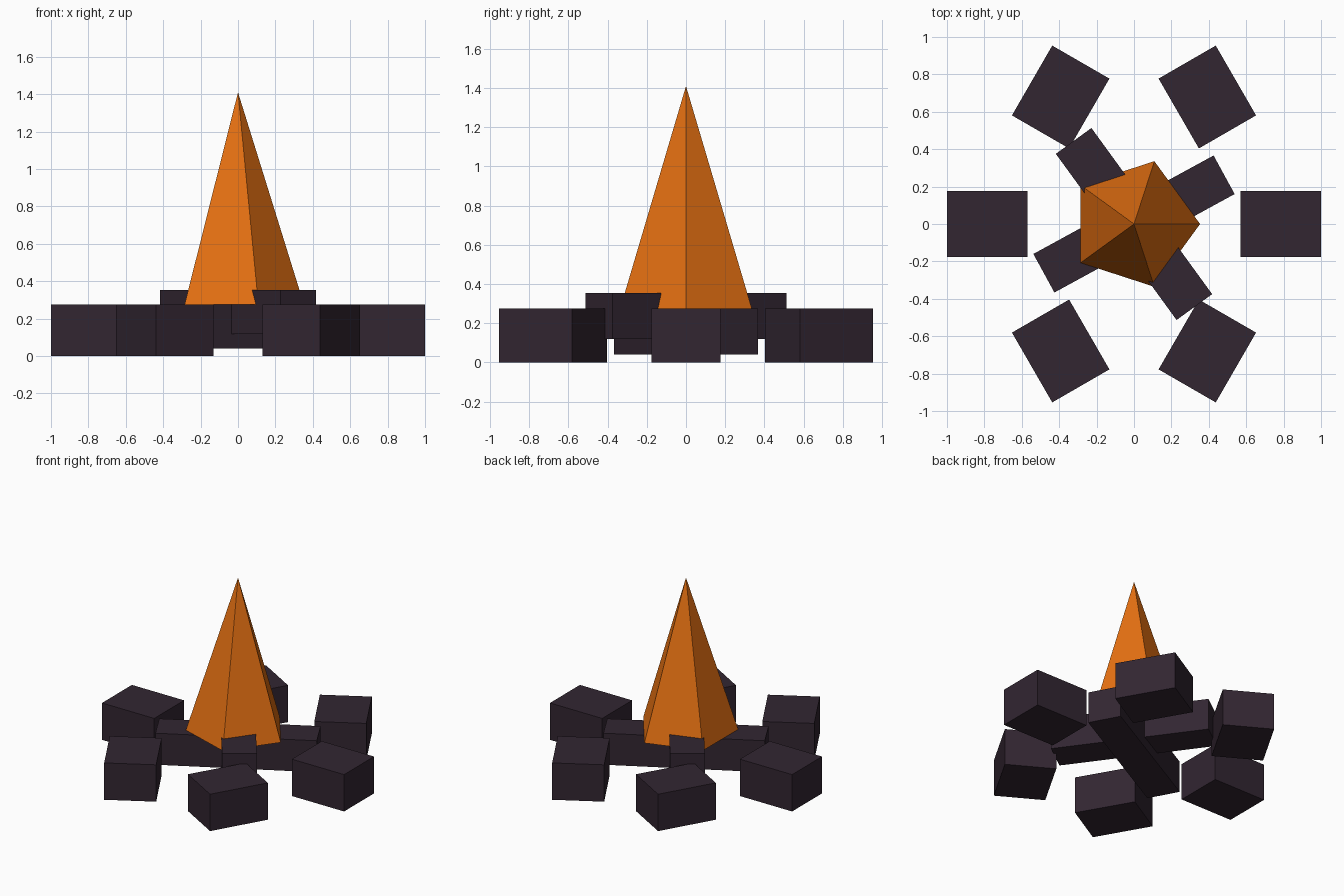
import bpy
from math import cos, sin, pi, radians

cube = bpy.data.objects.get("Cube")
if cube:
    bpy.data.objects.remove(cube, do_unlink=True)


def make_material(name, color):
    mat = bpy.data.materials.new(name)
    mat.use_nodes = True
    mat.diffuse_color = color
    mat.node_tree.nodes["Principled BSDF"].inputs["Base Color"].default_value = color
    return mat


def add_box(name, center, size, angle, mat):
    bpy.ops.mesh.primitive_cube_add(size=1, location=center, rotation=(0, 0, angle))
    box = bpy.context.object
    box.name = name
    box.scale = size
    box.data.materials.append(mat)
    return box


charcoal = make_material("charcoal", (0.032, 0.019, 0.031, 1))
flame_orange = make_material("flame orange", (0.78, 0.162, 0.006, 1))

# Ring of stones, each turned opposite to its place on the ring
ring_radius = 0.784
stone_size = (0.431, 0.353, 0.275)
for i in range(6):
    a = i * pi / 3
    spot = (ring_radius * cos(a), ring_radius * sin(a), stone_size[2] / 2)
    add_box(f"stone_{i + 1}", spot, stone_size, -a, charcoal)

# Two crossed logs, one resting higher than the other
log_size = (1.098, 0.235, 0.235)
add_box("lower_log", (0, 0, 0.158), log_size, radians(28.65), charcoal)
add_box("upper_log", (0, 0, 0.236), log_size, radians(126), charcoal)

# Five-sided flame with one corner towards +x
base, tip = 0.275, 1.41
bpy.ops.mesh.primitive_cone_add(vertices=5, radius1=0.353, radius2=0, depth=tip - base,
                                location=(0, 0, (base + tip) / 2))
flame = bpy.context.object
flame.name = "flame"
# Blender starts a cone's first corner on +y
flame.rotation_euler.z = -pi / 2
flame.data.materials.append(flame_orange)
